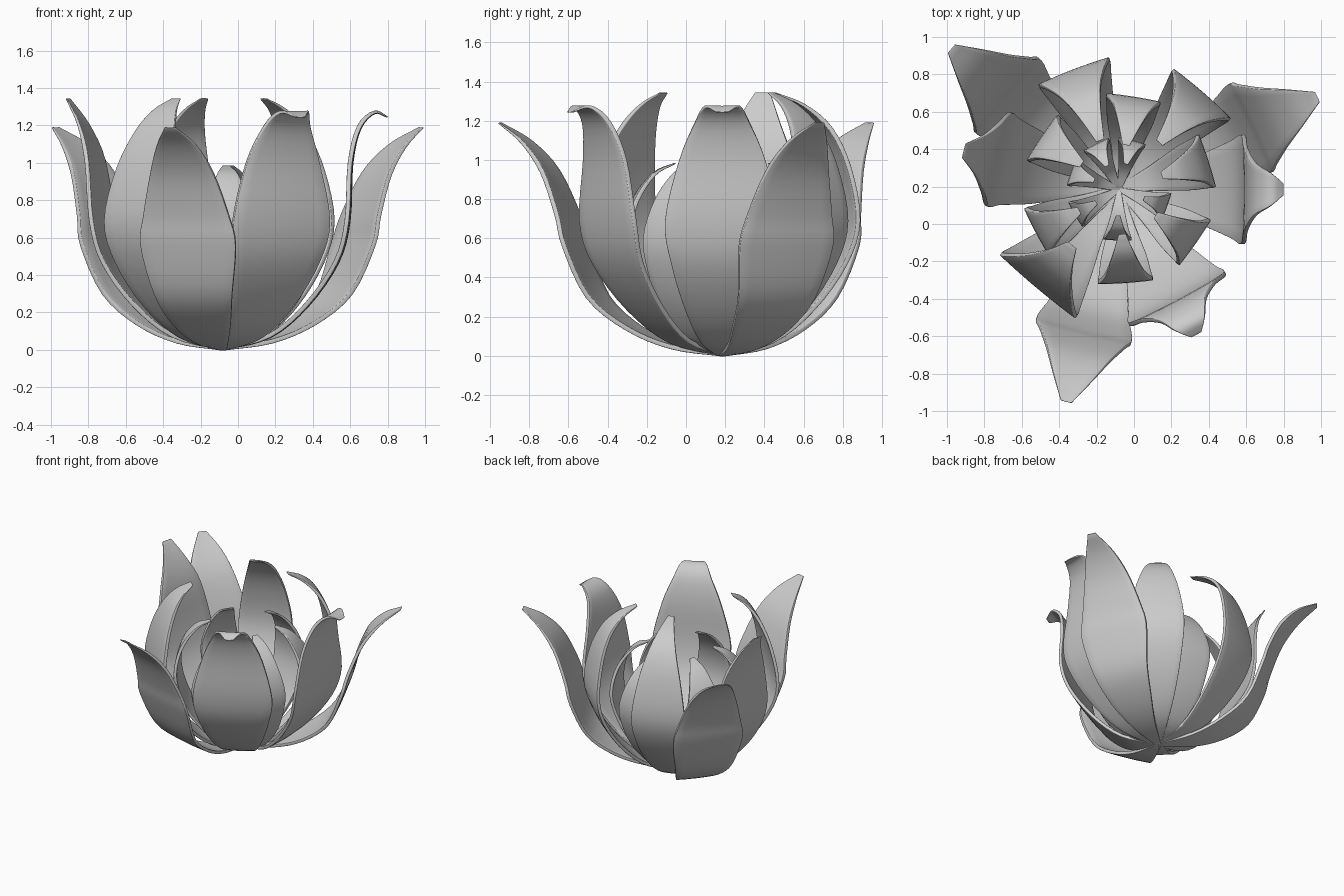
import bpy, bmesh, math
from mathutils import Vector, Matrix

if "Cube" in bpy.data.objects:
    bpy.data.objects.remove(bpy.data.objects["Cube"])

mat = bpy.data.materials.new("petal_grey")
mat.use_nodes = True
grey = (0.6, 0.6, 0.6, 1)
mat.diffuse_color = grey
mat.node_tree.nodes["Principled BSDF"].inputs["Base Color"].default_value = grey

CENTRE = Vector((-0.08, 0.185, 0.008))
STEPS, COLS = 4, 8
CUP = 0.03


def smooth_path(points):
    """Catmull-Rom through (radius, height, half width) points."""
    p = [Vector(q) for q in points]
    p = [p[0] * 2 - p[1]] + p + [p[-1] * 2 - p[-2]]
    out = []
    for i in range(1, len(p) - 2):
        a, b, c, d = p[i - 1:i + 3]
        for s in range(STEPS):
            t = s / STEPS
            out.append(0.5 * (2 * b + (c - a) * t + (2 * a - 5 * b + 4 * c - d) * t**2
                              + (3 * b - a - 3 * c + d) * t**3))
    return out + [p[-2]]


def petal(name, points, angle, width=1.0, thickness=0.024):
    rows = smooth_path(points)
    bm = bmesh.new()
    grid = []
    for i, (r, z, w) in enumerate(rows):
        a, b = rows[max(i - 1, 0)], rows[min(i + 1, len(rows) - 1)]
        tangent = Vector((b[0] - a[0], 0, b[1] - a[1])).normalized()
        inward = Vector((-tangent.z, 0, tangent.x))
        line = []
        for j in range(COLS + 1):
            u = 2 * j / COLS - 1
            co = Vector((r, u * w * width, z)) + inward * (CUP * w * u * u)
            line.append(bm.verts.new(co))
        grid.append(line)
    for l0, l1 in zip(grid, grid[1:]):
        for j in range(COLS):
            bm.faces.new((l0[j], l0[j + 1], l1[j + 1], l1[j]))
    bm.transform(Matrix.Translation(CENTRE) @ Matrix.Rotation(math.radians(angle), 4, "Z"))
    mesh = bpy.data.meshes.new(name)
    bm.to_mesh(mesh)
    bm.free()
    mesh.materials.append(mat)
    obj = bpy.data.objects.new(name, mesh)
    bpy.context.collection.objects.link(obj)
    # body thins out towards the tip
    body = obj.vertex_groups.new(name="body")
    for i in range(len(rows)):
        first = i * (COLS + 1)
        weight = min(1, 0.3 + (len(rows) - 1 - i) / 10)
        body.add(list(range(first, first + COLS + 1)), weight, "REPLACE")
    solid = obj.modifiers.new("thickness", "SOLIDIFY")
    solid.thickness = thickness
    solid.offset = 0
    solid.vertex_group = "body"
    # softened rim
    bevel = obj.modifiers.new("rim", "BEVEL")
    bevel.width = 0.006
    bevel.segments = 2
    bevel.angle_limit = math.radians(50)
    bpy.ops.object.select_all(action="DESELECT")
    obj.select_set(True)
    bpy.context.view_layer.objects.active = obj
    bpy.ops.object.shade_smooth_by_angle(angle=math.radians(50))


# Wide open outer petals
outer = [(0, 0, .02), (.25, .035, .09), (.47, .13, .16), (.66, .29, .215), (.775, .55, .262),
         (.82, .71, .235), (.91, .93, .175), (1.03, 1.08, .11), (1.17, 1.18, .03)]
for name, angle in (("left", 25), ("back", 140), ("front", 256)):
    petal("outer_petal_" + name, outer, angle)

# Upright petals with a curled lip
curled = [(0, 0, .02), (.25, .065, .11), (.45, .23, .19), (.61, .46, .26), (.67, .68, .292),
          (.685, .99, .22), (.73, 1.18, .14), (.81, 1.26, .09), (.88, 1.235, .03)]
for name, angle in (("left", 0), ("front", -62)):
    petal("curled_petal_" + name, curled, angle)

# Upright petal leaning outward
leaning = curled[:3] + [(.61, .46, .235), (.67, .68, .258), (.71, 1, .19), (.77, 1.19, .11),
                        (.855, 1.335, .04)]
petal("leaning_petal", leaning, 166)

# Tall petals closing inward, each with its own tip reach
for name, angle, tip, width in (("back", 111, .28, .77), ("left", 49, .33, .77),
                                ("right", 230, .39, 1)):
    closing = [(0, 0, .02), (.25, .065, .1), (.45, .23, .18), (.61, .46, .24), (.675, .68, .262),
               (.64, .95, .21), (.53 + tip / 10, 1.15, .14),
               (.29 + tip / 2, 1.27, .08), (tip, 1.335, .03)]
    petal("closing_petal_" + name, closing, angle, width)

# Inner ring
inner = [(0, 0, .02), (.2, .06, .07), (.36, .23, .12), (.46, .43, .14), (.49, .6, .145),
         (.45, .78, .105), (.35, .92, .06), (.24, .975, .02)]
for i, angle in enumerate((18, 81, 146, 208, 274, 325)):
    petal(f"inner_petal_{i + 1}", inner, angle)

# Bud at the heart
bud = [(0, 0, .01), (.12, .08, .035), (.22, .26, .06), (.265, .45, .075), (.22, .6, .04),
       (.14, .66, .012)]
for i, angle in enumerate((-20, 75, 117, 160, 210, 268)):
    petal(f"bud_petal_{i + 1}", bud, angle, thickness=0.016)
